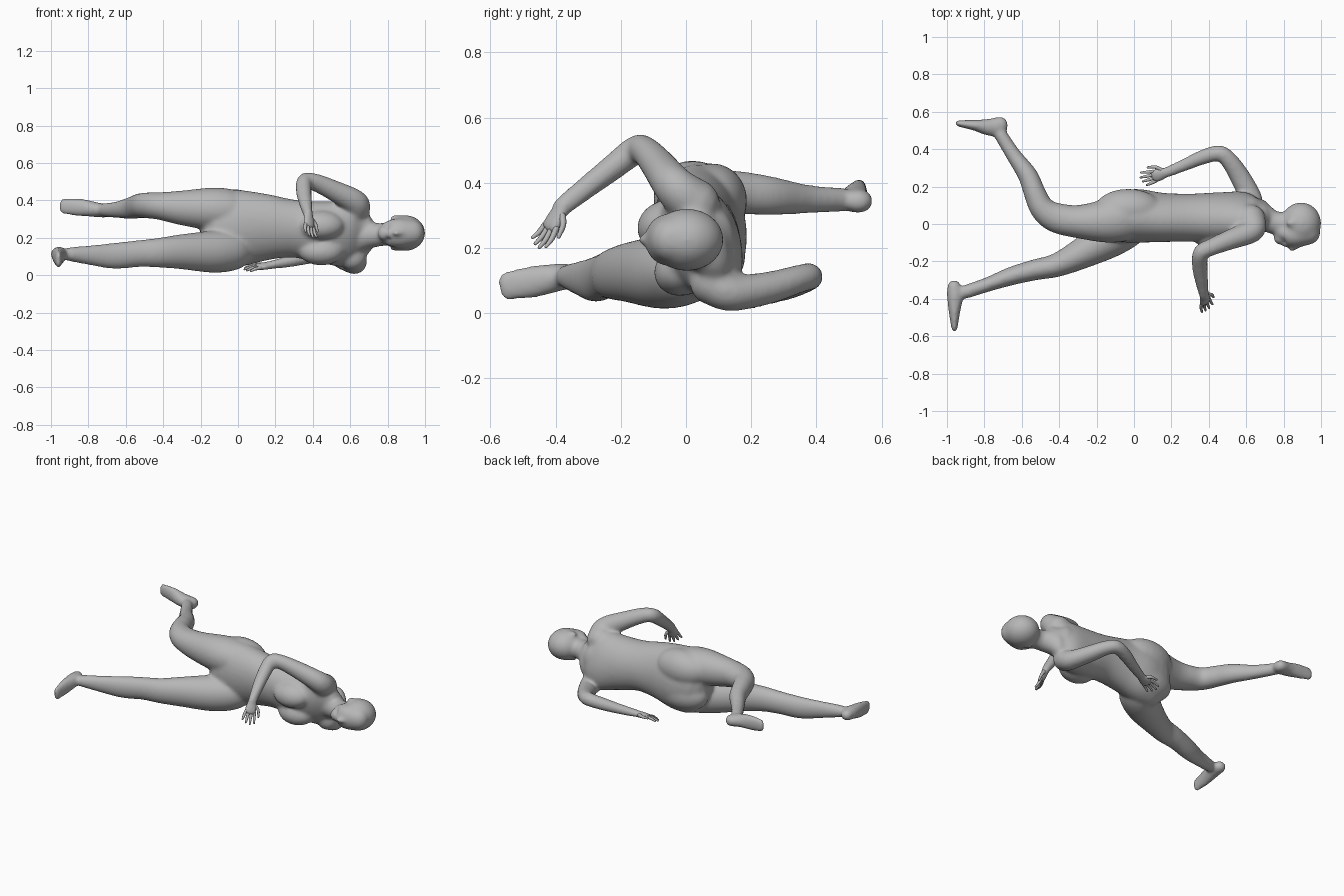
import bpy, bmesh, math
from mathutils import Vector, Matrix

cube = bpy.data.objects.get("Cube")
if cube:
    bpy.data.objects.remove(cube)

grey = bpy.data.materials.new("Plain grey")
grey.use_nodes = True
COL = (0.47, 0.47, 0.47, 1)
grey.diffuse_color = COL
bsdf = grey.node_tree.nodes["Principled BSDF"]
bsdf.inputs["Base Color"].default_value = COL
bsdf.inputs["Roughness"].default_value = 0.7


def finish(name, bm):
    bmesh.ops.recalc_face_normals(bm, faces=bm.faces)
    me = bpy.data.meshes.new(name)
    bm.to_mesh(me)
    bm.free()
    me.materials.append(grey)
    ob = bpy.data.objects.new(name, me)
    bpy.context.collection.objects.link(ob)
    return ob


def spline(stations, steps):
    """Catmull-Rom interpolation of (x, y, z, a, b) stations."""
    p = [Vector(s) for s in stations]
    p = [p[0] * 2 - p[1]] + p + [p[-1] * 2 - p[-2]]
    out = []
    for i in range(1, len(p) - 2):
        for k in range(steps):
            t = k / steps
            out.append(0.5 * (2 * p[i] + (p[i + 1] - p[i - 1]) * t
                              + (2 * p[i - 1] - 5 * p[i] + 4 * p[i + 1] - p[i + 2]) * t * t
                              + (3 * p[i] - p[i - 1] - 3 * p[i + 1] + p[i + 2]) * t ** 3))
    return out + [p[-2]]


def limb(name, stations, ref, ref_end=None, sides=32, steps=6):
    """Round-ended elliptical tube: radius a lies along ref, b across it."""
    pts = spline(stations, steps)
    ref, ref_end = Vector(ref), Vector(ref_end or ref)
    pos = [Vector(p[:3]) for p in pts]
    n = len(pts)
    rings = []
    for i in range(n):
        tan = (pos[min(i + 1, n - 1)] - pos[max(i - 1, 0)]).normalized()
        r = ref.lerp(ref_end, i / (n - 1))
        u = (r - tan * r.dot(tan)).normalized()
        a, b = max(pts[i][3], 0.003), max(pts[i][4], 0.003)
        ring = (pos[i], u, tan.cross(u), a, b)
        dome = []
        if i in (0, n - 1):
            for ang in (25, 50, 72):
                c, s = math.cos(math.radians(ang)), math.sin(math.radians(ang))
                off = tan * min(a, b) * s * (1 if i else -1)
                dome.append((pos[i] + off, u, ring[2], a * c, b * c))
        rings += (dome[::-1] + [ring]) if i == 0 else [ring] + dome
    bm = bmesh.new()
    loops = []
    for c, u, v, a, b in rings:
        loops.append([bm.verts.new(c + u * a * math.cos(2 * math.pi * k / sides)
                                   + v * b * math.sin(2 * math.pi * k / sides))
                      for k in range(sides)])
    for l0, l1 in zip(loops, loops[1:]):
        for k in range(sides):
            j = (k + 1) % sides
            bm.faces.new((l0[k], l0[j], l1[j], l1[k]))
    bm.faces.new(loops[0])
    bm.faces.new(loops[-1])
    return finish(name, bm)


def ball(name, centre, radii, tilt=0):
    bm = bmesh.new()
    m = Matrix.Translation(centre) @ Matrix.Rotation(tilt, 4, 'X') @ Matrix.Diagonal((*radii, 1))
    bmesh.ops.create_uvsphere(bm, u_segments=28, v_segments=18, radius=1, matrix=m)
    return finish(name, bm)


Z = (0, 0, 1)
body = []

# Torso, twisted a little so the upper shoulder leans forward
body.append(limb("body", [
    (0.668, 0.055, 0.215, 0.125, 0.07), (0.59, 0.053, 0.22, 0.183, 0.109),
    (0.45, 0.037, 0.23, 0.168, 0.128), (0.30, 0.034, 0.248, 0.156, 0.126),
    (0.15, 0.035, 0.256, 0.18, 0.13), (0.02, 0.043, 0.252, 0.205, 0.143),
    (-0.07, 0.04, 0.245, 0.208, 0.138)], (0, -0.42, 0.9), (0, -0.05, 1)))
for y, z in ((-0.062, 0.268), (-0.01, 0.132)):
    body.append(ball("breast", (0.445, y, z), (0.125, 0.09, 0.078), math.radians(22)))
for y, z in ((0.08, 0.345), (0.075, 0.18)):
    body.append(ball("buttock", (-0.03, y, z), (0.18, 0.108, 0.115)))

# Neck and head
body.append(limb("neck", [(0.61, 0.07, 0.215, 0.12, 0.085), (0.69, 0.035, 0.213, 0.078, 0.073),
                          (0.75, 0.008, 0.216, 0.063, 0.062), (0.83, 0.0, 0.222, 0.062, 0.062)], Z))
body.append(ball("skull", (0.893, 0.003, 0.225), (0.108, 0.113, 0.096)))
body.append(limb("face", [(0.93, -0.045, 0.226, 0.072, 0.067), (0.86, -0.055, 0.225, 0.08, 0.071),
                          (0.80, -0.056, 0.224, 0.066, 0.061), (0.78, -0.078, 0.223, 0.04, 0.034)], Z))
body.append(limb("nose", [(0.885, -0.118, 0.225, 0.009, 0.01),
                          (0.843, -0.136, 0.225, 0.016, 0.015)], Z))
body.append(ball("lips", (0.806, -0.113, 0.224), (0.013, 0.012, 0.026)))
for z in (0.14, 0.31):
    body.append(ball("ear", (0.845, 0.005, z), (0.034, 0.02, 0.012)))

# Upper leg, bent backwards at the knee
body.append(limb("upper_thigh", [
    (0.07, 0.055, 0.325, 0.07, 0.07), (-0.03, 0.04, 0.345, 0.11, 0.122),
    (-0.14, 0.017, 0.353, 0.115, 0.118), (-0.30, 0.013, 0.36, 0.093, 0.089),
    (-0.42, 0.035, 0.37, 0.074, 0.08), (-0.49, 0.083, 0.373, 0.069, 0.067),
    (-0.53, 0.165, 0.37, 0.066, 0.059), (-0.568, 0.26, 0.36, 0.06, 0.053),
    (-0.645, 0.37, 0.35, 0.045, 0.041), (-0.715, 0.48, 0.348, 0.037, 0.036)], Z))
body.append(limb("upper_foot", [
    (-0.71, 0.53, 0.343, 0.037, 0.046), (-0.77, 0.517, 0.352, 0.041, 0.047),
    (-0.85, 0.528, 0.363, 0.048, 0.03), (-0.94, 0.538, 0.37, 0.043, 0.017)], Z))

# Lower leg, stretched forward
body.append(limb("lower_thigh", [
    (0.07, 0.04, 0.16, 0.07, 0.07), (-0.02, 0.0, 0.138, 0.108, 0.112),
    (-0.13, -0.073, 0.126, 0.113, 0.108), (-0.30, -0.168, 0.125, 0.094, 0.08),
    (-0.42, -0.222, 0.12, 0.08, 0.063), (-0.53, -0.245, 0.115, 0.072, 0.056),
    (-0.66, -0.28, 0.103, 0.07, 0.049), (-0.78, -0.323, 0.106, 0.055, 0.039),
    (-0.90, -0.363, 0.112, 0.038, 0.037)], Z))
body.append(limb("lower_foot", [
    (-0.962, -0.335, 0.114, 0.036, 0.038), (-0.957, -0.39, 0.11, 0.043, 0.043),
    (-0.96, -0.47, 0.096, 0.05, 0.031), (-0.96, -0.56, 0.082, 0.045, 0.016)], Z))

# Arms: shoulder, elbow, wrist
body.append(limb("upper_arm", [
    (0.62, 0.025, 0.335, 0.085, 0.08), (0.627, -0.035, 0.388, 0.07, 0.064),
    (0.51, -0.085, 0.453, 0.056, 0.053), (0.41, -0.125, 0.497, 0.048, 0.045),
    (0.357, -0.155, 0.5, 0.043, 0.045), (0.352, -0.23, 0.443, 0.042, 0.04),
    (0.362, -0.307, 0.384, 0.036, 0.035), (0.375, -0.382, 0.325, 0.026, 0.031)], (1, 0, 0.2)))
body.append(limb("lower_arm", [
    (0.615, 0.085, 0.095, 0.075, 0.075), (0.622, 0.14, 0.063, 0.058, 0.062),
    (0.568, 0.25, 0.077, 0.05, 0.055), (0.508, 0.34, 0.103, 0.044, 0.047),
    (0.455, 0.378, 0.112, 0.042, 0.043), (0.37, 0.358, 0.097, 0.039, 0.04),
    (0.275, 0.318, 0.074, 0.032, 0.034), (0.175, 0.276, 0.054, 0.023, 0.029)], Z))


def hand(name, wrist, direction, side, thumb):
    """Palm joins the body; four fingers and a thumb are kept crisp."""
    w, d, s = Vector(wrist), Vector(direction).normalized(), Vector(side)
    s = (s - d * s.dot(d)).normalized()
    n = d.cross(s)
    body.append(limb(name + "_palm", [(*w, 0.027, 0.021), (*(w + d * 0.035), 0.038, 0.02),
                                      (*(w + d * 0.07), 0.04, 0.017)], s))
    for i, length in enumerate((0.056, 0.07, 0.075, 0.064)):
        base = w + d * 0.065 + s * (i - 1.5) * 0.018
        mid = base + d * length * 0.55 + s * (i - 1.5) * 0.004
        tip = base + d * length + s * (i - 1.5) * 0.007 + n * 0.008
        limb(f"{name}_finger_{i + 1}", [(*base, 0.0095, 0.0095), (*mid, 0.0085, 0.0085),
                                        (*tip, 0.0055, 0.0055)], s, sides=10, steps=3)
    t = s * thumb
    limb(name + "_thumb", [(*(w + d * 0.015 + t * 0.015), 0.012, 0.011),
                           (*(w + d * 0.045 + t * 0.046), 0.01, 0.009),
                           (*(w + d * 0.085 + t * 0.056), 0.006, 0.006)], n, sides=10, steps=3)


hand("upper_hand", (0.376, -0.382, 0.323), (0.08, -0.5, -0.86), (0.7, 0.6, -0.2), 1)
hand("lower_hand", (0.172, 0.275, 0.053), (-0.94, -0.28, -0.12), (-0.3, 0.9, 0.25), 1)

# Fuse the overlapping parts into one smooth skin
bpy.ops.object.select_all(action='DESELECT')
for ob in body:
    ob.select_set(True)
skin = body[0]
bpy.context.view_layer.objects.active = skin
bpy.ops.object.join()
remesh = skin.modifiers.new("Fuse", 'REMESH')
remesh.mode = 'VOXEL'
remesh.voxel_size = 0.008
soften = skin.modifiers.new("Soften", 'SMOOTH')
soften.factor = 0.5
soften.iterations = 24
bpy.ops.object.modifier_apply(modifier="Fuse")
bpy.ops.object.modifier_apply(modifier="Soften")
skin.data.materials.clear()
skin.data.materials.append(grey)

# Smooth shading everywhere
for ob in bpy.context.collection.objects:
    if ob.type == 'MESH':
        ob.data.polygons.foreach_set("use_smooth", [True] * len(ob.data.polygons))
        ob.data.update()
